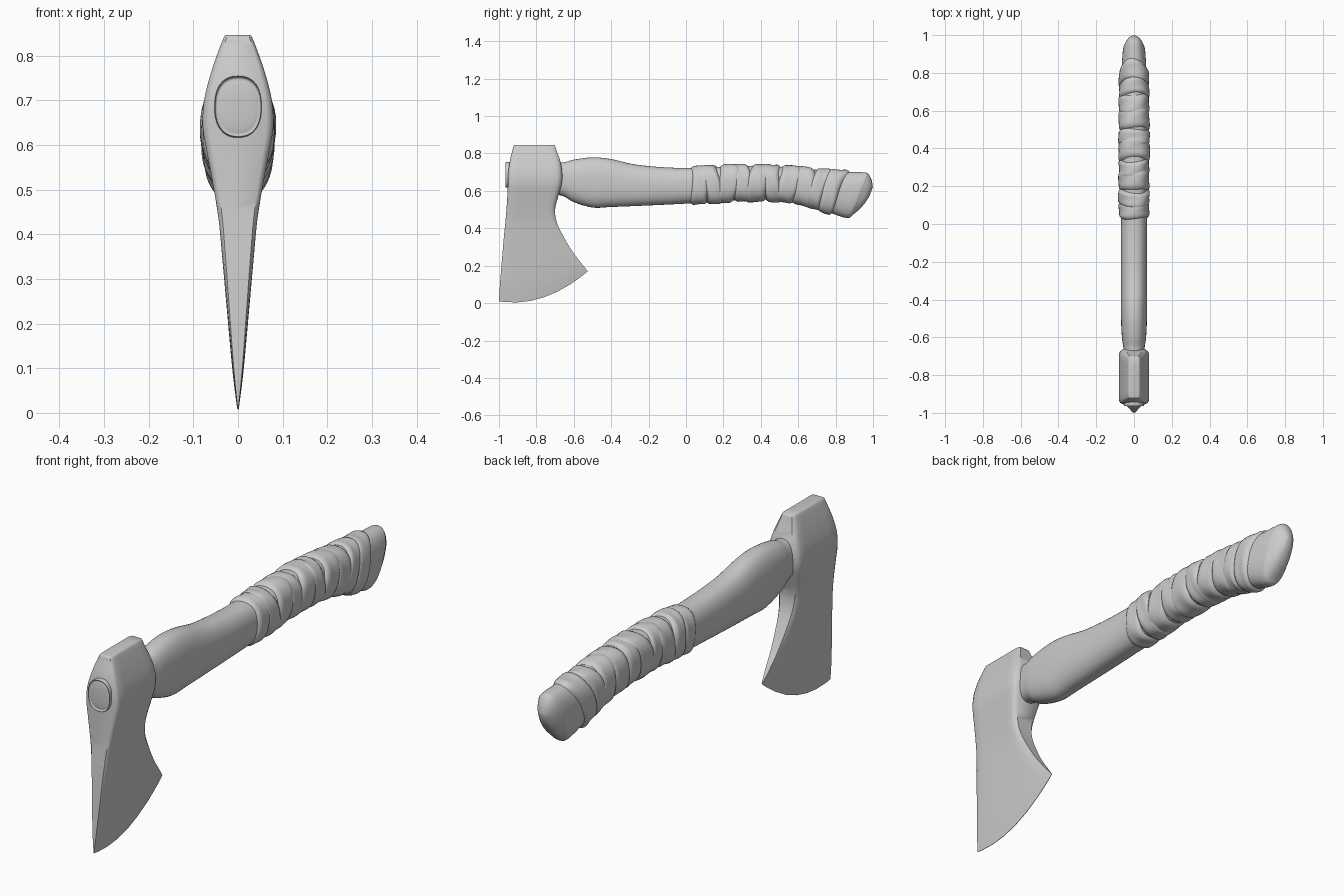
import bpy, bmesh, math, random
from mathutils import Vector

if "Cube" in bpy.data.objects:
    bpy.data.objects.remove(bpy.data.objects["Cube"])

random.seed(4)


def smooth_rows(rows, n):
    """Catmull-Rom interpolation of a list of number tuples."""
    vs = [Vector(r) for r in rows]
    out = []
    for i in range(len(vs) - 1):
        p0, p1, p2 = vs[max(i - 1, 0)], vs[i], vs[i + 1]
        p3 = vs[min(i + 2, len(vs) - 1)]
        for k in range(n):
            t = k / n
            out.append(0.5 * (2 * p1 + (p2 - p0) * t + (2 * p0 - 5 * p1 + 4 * p2 - p3) * t * t
                              + (3 * p1 - p0 - 3 * p2 + p3) * t ** 3))
    return out + [vs[-1]]


def loft(name, rings, angle):
    """Skin closed rings of points, cap both ends, and shade smooth."""
    bm = bmesh.new()
    loops = [[bm.verts.new(p) for p in ring] for ring in rings]
    n = len(loops[0])
    for a, b in zip(loops, loops[1:]):
        for i in range(n):
            bm.faces.new((a[i], a[(i + 1) % n], b[(i + 1) % n], b[i]))
    bm.faces.new(loops[0])
    bm.faces.new(loops[-1])
    bmesh.ops.recalc_face_normals(bm, faces=bm.faces)
    mesh = bpy.data.meshes.new(name)
    bm.to_mesh(mesh)
    bm.free()
    ob = bpy.data.objects.new(name, mesh)
    bpy.context.collection.objects.link(ob)
    bpy.ops.object.select_all(action='DESELECT')
    ob.select_set(True)
    bpy.context.view_layer.objects.active = ob
    bpy.ops.object.shade_smooth_by_angle(angle=math.radians(angle))
    return ob


# Axe head: front y, z, rear y, z, sag of the row, half thickness
head_rows = [
    (-1.0, .01, -.525, .17, -.06, .001), (-.995, .10, -.557, .21, -.05, .012),
    (-.985, .22, -.61, .28, -.035, .023), (-.975, .34, -.657, .36, -.015, .034),
    (-.966, .43, -.69, .43, 0, .043), (-.96, .50, -.70, .50, 0, .054),
    (-.955, .58, -.68, .58, 0, .069), (-.952, .64, -.664, .64, 0, .079),
    (-.95, .70, -.662, .70, 0, .076), (-.942, .76, -.672, .76, 0, .061),
    (-.93, .81, -.69, .81, 0, .044), (-.922, .84, -.70, .84, 0, .032),
    (-.917, .846, -.704, .846, 0, .027)]
# Position across the head and thickness factor, with eased corners
section = [(0, .80), (.02, .93), (.06, 1), (.2, 1), (.35, 1), (.5, 1), (.65, 1),
           (.8, 1), (.91, 1), (.96, .92), (1, .72)]
rings = []
for fy, fz, ry, rz, sag, w in smooth_rows(head_rows, 3):
    side = [(w * f, fy + (ry - fy) * u, fz + (rz - fz) * u + 4 * u * (1 - u) * sag)
            for u, f in section]
    rings.append(side + [(-x, y, z) for x, y, z in reversed(side)])
loft("axe_head", rings, 40)

# Handle stations: top y, z, bottom y, z, half width
handle_rows = smooth_rows([
    (-.962, .72, -.962, .65, .025), (-.958, .747, -.958, .624, .047),
    (-.945, .755, -.945, .615, .053), (-.75, .755, -.75, .59, .053),
    (-.66, .752, -.66, .573, .056), (-.60, .767, -.60, .54, .064),
    (-.50, .779, -.50, .511, .069), (-.40, .77, -.40, .514, .07),
    (-.25, .738, -.25, .520, .07), (0, .722, 0, .532, .07),
    (.30, .734, .30, .551, .071), (.50, .728, .50, .55, .071),
    (.65, .717, .65, .522, .07), (.80, .704, .77, .483, .067),
    (.95, .699, .86, .455, .06), (.977, .688, .895, .474, .052),
    (.993, .655, .945, .52, .036), (.999, .62, .98, .57, .015)], 5)
SIDES = 40


def ring_point(row, ang, grow=0):
    """Point on a rounded-box section of the handle."""
    ty, tz, by, bz, w = row
    c, s = math.cos(ang), math.sin(ang)
    cx = math.copysign(abs(c) ** .85, c)
    sz = math.copysign(abs(s) ** .85, s)
    k = (1 + sz) / 2
    return Vector((cx * (w + grow), by + (ty - by) * k, bz + (tz - bz) * k + sz * grow))


angles = [2 * math.pi * i / SIDES for i in range(SIDES)]
loft("handle", [[ring_point(r, a) for a in angles] for r in handle_rows], 50)


def handle_at(y):
    """Handle station interpolated at a mid-height y."""
    for a, b in zip(handle_rows, handle_rows[1:]):
        ya, yb = (a[0] + a[2]) / 2, (b[0] + b[2]) / 2
        if y <= yb:
            return a.lerp(b, (y - ya) / (yb - ya))
    return handle_rows[-1]


# Grip wrap: overlapping tilted bands with soft wrinkles
pos, band = 0.025, 0
while pos < 0.74:
    width = random.uniform(.085, .125)
    tilt = random.uniform(-.02, .03) if band else 0
    phase = random.uniform(0, 6.28)
    height = random.uniform(.008, .013)
    rings = []
    for j in range(11):
        t = j / 10
        lift = -.006 + (height + .006) * min(1, 1.35 * math.sin(math.pi * t) ** .6)
        ring = []
        for a in angles:
            y = pos + width * t + tilt * math.sin(a) + .006 * math.sin(2 * a + phase)
            wave = .0025 * math.sin(3 * a + phase + 5 * t) * math.sin(math.pi * t)
            ring.append(ring_point(handle_at(y), a, lift + wave))
        rings.append(ring)
    loft("grip_band_%02d" % band, rings, 50)
    pos += width * .75
    band += 1
